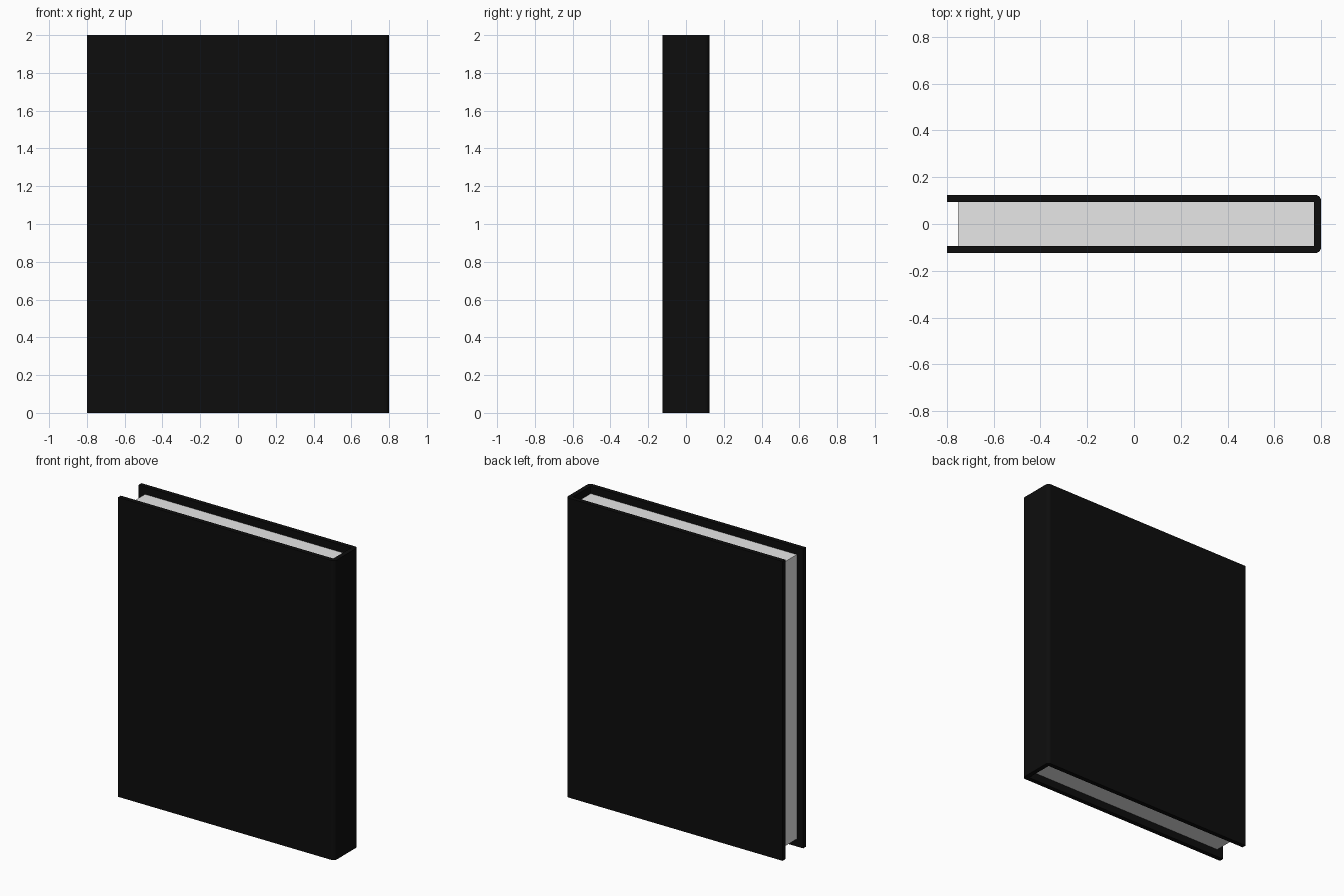
import bpy, bmesh, math

if "Cube" in bpy.data.objects:
    bpy.data.objects.remove(bpy.data.objects["Cube"])

W, H, D, T = 0.8, 2.0, 0.124, 0.03   # half width, height, half depth, board thickness
R = 0.024                            # spine corner radius


def material(name, value):
    m = bpy.data.materials.new(name)
    m.diffuse_color = (*value, 1)
    m.use_nodes = True
    m.node_tree.nodes["Principled BSDF"].inputs["Base Color"].default_value = m.diffuse_color
    return m


def extrude(name, outline, z0, z1, mat):
    """Closed xy outline (counter-clockwise) extruded from z0 to z1."""
    bm = bmesh.new()
    face = bm.faces.new([bm.verts.new((x, y, z0)) for x, y in outline])
    top = bmesh.ops.extrude_face_region(bm, geom=[face])["geom"]
    bmesh.ops.translate(bm, vec=(0, 0, z1 - z0),
                        verts=[v for v in top if isinstance(v, bmesh.types.BMVert)])
    bmesh.ops.recalc_face_normals(bm, faces=bm.faces)
    mesh = bpy.data.meshes.new(name)
    bm.to_mesh(mesh)
    bm.free()
    mesh.materials.append(mat)
    obj = bpy.data.objects.new(name, mesh)
    bpy.context.collection.objects.link(obj)
    return obj


black = material("black cover", (0.004, 0.004, 0.004))
paper = material("white paper", (0.8, 0.8, 0.8))

# Cover: U-shaped profile with rounded outer spine corners
arc = [(W - R + R * math.cos(a), D - R + R * math.sin(a))
       for a in (math.radians(18 * i) for i in range(6))]
outer = [(-W, -D)] + [(x, -y) for x, y in reversed(arc)] + arc + [(-W, D)]
inner = [(-W, D - T), (W - T, D - T), (W - T, T - D), (-W, T - D)]
extrude("cover", outer + inner, 0, H, black)

# Page block, inset from the cover at top, bottom and fore edge
x0, x1, y = -0.753, W - T, D - T
extrude("pages", [(x0, -y), (x1, -y), (x1, y), (x0, y)], 0.05, H - 0.05, paper)
